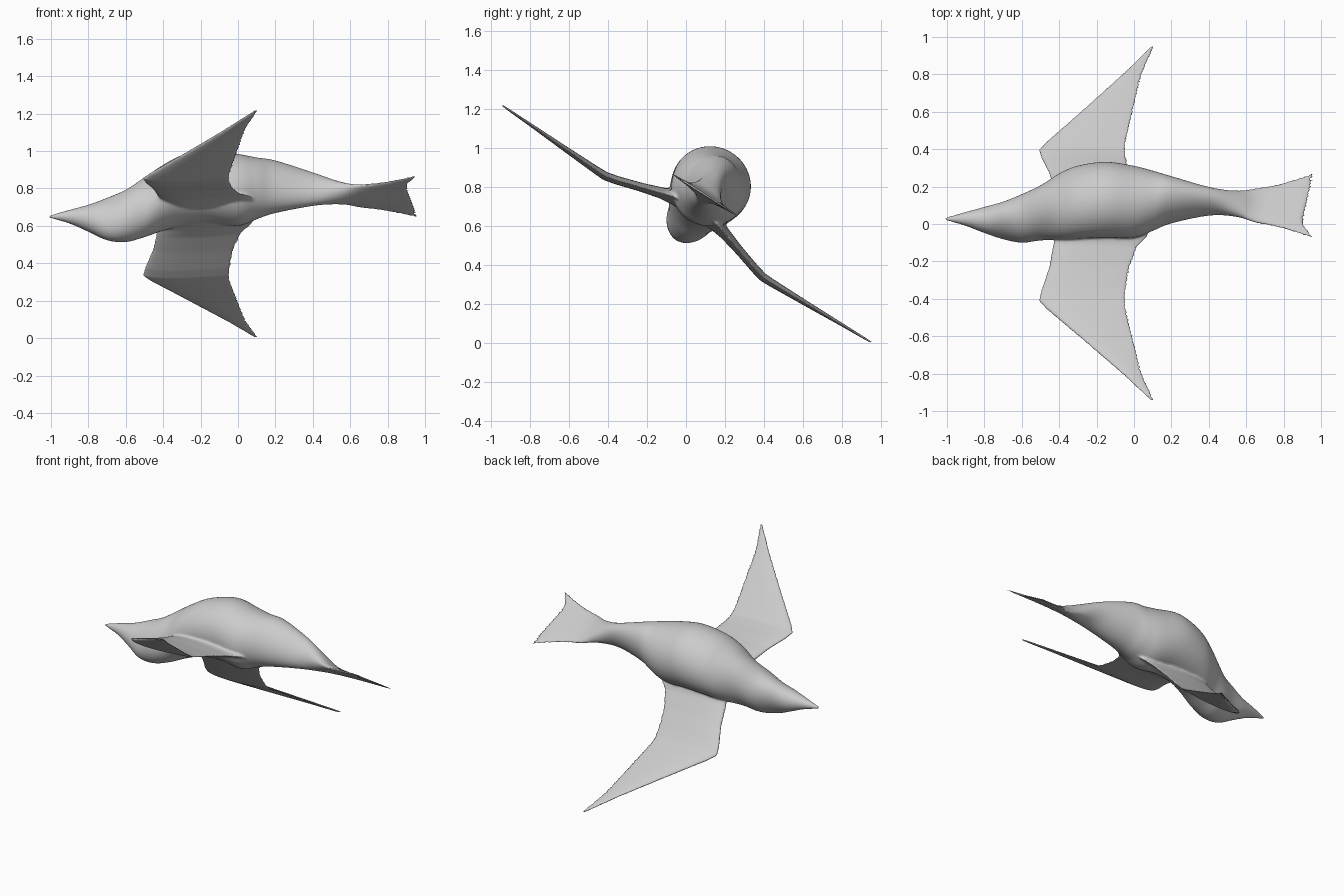
import bpy, bmesh
from math import sin, cos, pi, radians

if "Cube" in bpy.data.objects:
    bpy.data.objects.remove(bpy.data.objects["Cube"])

ROLL = radians(32.7)


def place(x, u, v):
    """Bird frame (along, across, up) rolled into its banking turn."""
    return (x, u * cos(ROLL) + v * sin(ROLL), 0.607 - u * sin(ROLL) + v * cos(ROLL))


def spline(rows, steps):
    """Catmull-Rom interpolation through the station rows."""
    out = []
    for i in range(len(rows) - 1):
        p0, p1 = rows[max(i - 1, 0)], rows[i]
        p2, p3 = rows[i + 1], rows[min(i + 2, len(rows) - 1)]
        for k in range(steps):
            t = k / steps
            out.append([0.5 * (2 * b + (c - a) * t + (2 * a - 5 * b + 4 * c - d) * t * t
                               + (3 * b - a - 3 * c + d) * t ** 3)
                        for a, b, c, d in zip(p0, p1, p2, p3)])
    return out + [list(rows[-1])]


def loft(bm, rings):
    rings = [[bm.verts.new(place(*p)) for p in r] for r in rings]
    n = len(rings[0])
    for a, b in zip(rings, rings[1:]):
        for i in range(n):
            j = (i + 1) % n
            bm.faces.new((a[i], a[j], b[j], b[i]))
    bm.faces.new(rings[0])
    bm.faces.new(rings[-1])


bm = bmesh.new()

# Body, head and forked tail: x, height, half width, half depth, fork sweep
body = [(-1.01, .05, .006, .006, 0), (-.9, .05, .037, .037, 0), (-.8, .04, .068, .074, 0),
        (-.7, .035, .09, .122, 0), (-.6, .055, .122, .147, 0), (-.5, .11, .138, .168, 0),
        (-.4, .17, .18, .175, 0), (-.3, .215, .2, .185, 0), (-.15, .24, .205, .197, 0),
        (0, .22, .192, .193, 0), (.1, .23, .158, .168, 0), (.2, .24, .115, .15, 0),
        (.4, .225, .066, .098, 0), (.55, .2, .077, .052, 0), (.65, .183, .108, .024, 0),
        (.75, .18, .14, .014, .03), (.868, .18, .212, .007, .1)]
angles = [2 * pi * i / 48 for i in range(48)]
loft(bm, [[(x + k * cos(a) ** 2, w * cos(a), v + h * sin(a)) for a in angles]
          for x, v, w, h, k in spline(body, 5)])

# Wings, tip to tip: across, height, leading x, trailing x, half thickness
wing = [(0, .1, -.4, .12, .05), (.14, .088, -.42, .07, .05), (.19, .07, -.435, .02, .036),
        (.3, .036, -.455, -.02, .028), (.42, .0, -.497, -.04, .027),
        (.48, -.014, -.51, -.043, .026), (.53, -.014, -.47, -.04, .024),
        (.73, -.008, -.275, 0, .017), (.95, 0, -.065, .045, .01),
        (1.125, .005, .09, .108, .006)]
span = [(-u, *r) for u, *r in reversed(wing[1:])] + wing
rings = []
for u, v, lead, trail, t in span:
    ring = []
    for a in angles:
        f = (1 - cos(a)) / 2
        ring.append((lead + (trail - lead) * f, u,
                     v + max(t * (1.15 - .75 * f), .005) * sin(a)))
    rings.append(ring)
loft(bm, rings)

bmesh.ops.recalc_face_normals(bm, faces=bm.faces)
mesh = bpy.data.meshes.new("bird")
bm.to_mesh(mesh)
bm.free()
bird = bpy.data.objects.new("bird", mesh)
bpy.context.collection.objects.link(bird)

# Fuse the parts into one skin and soften the wing roots
remesh = bird.modifiers.new("fuse", 'REMESH')
remesh.mode = 'VOXEL'
remesh.voxel_size = .0065
remesh.use_smooth_shade = True
soften = bird.modifiers.new("soften", 'SMOOTH')
soften.factor = .5
soften.iterations = 8
